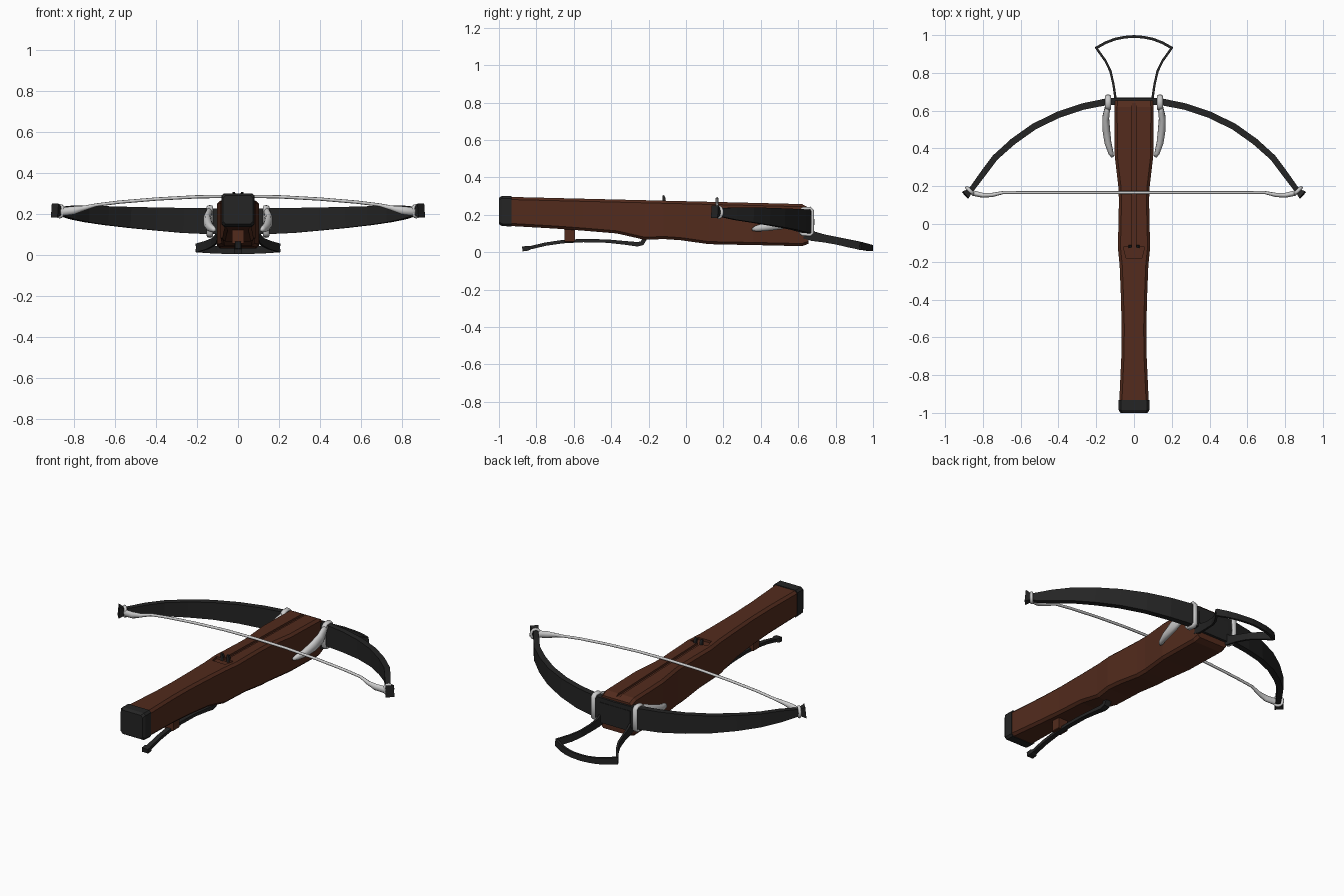
import bpy, bmesh, math
from mathutils import Vector


def material(name, rgb):
    m = bpy.data.materials.new(name)
    m.diffuse_color = (*rgb, 1)
    return m


WOOD = material("wood", (0.085, 0.024, 0.012))
IRON = material("dark_iron", (0.018, 0.018, 0.018))


def loft(name, rings, mat=None, closed=False, mirror=False, smooth=False):
    bm = bmesh.new()
    vs = [[bm.verts.new(p) for p in r] for r in rings]
    n = len(vs[0])
    for i in range(len(vs) if closed else len(vs) - 1):
        a, b = vs[i], vs[(i + 1) % len(vs)]
        for j in range(n):
            k = (j + 1) % n
            bm.faces.new((a[j], a[k], b[k], b[j]))
    if not closed:
        bm.faces.new(vs[0])
        bm.faces.new(vs[-1])
    bmesh.ops.recalc_face_normals(bm, faces=bm.faces)
    me = bpy.data.meshes.new(name)
    bm.to_mesh(me)
    bm.free()
    ob = bpy.data.objects.new(name, me)
    bpy.context.collection.objects.link(ob)
    if mat:
        me.materials.append(mat)
    for p in me.polygons:
        p.use_smooth = smooth
    if mirror:
        ob.modifiers.new("mirror", 'MIRROR').use_mirror_merge = False
    return ob


def sweep(name, path, up, mat=None, n=4, closed=False, **kw):
    """path rows: x, y, z, half width (sideways), half height (along up)"""
    up = Vector(up)
    pts = [Vector(p[:3]) for p in path]
    last = len(pts) - 1
    rings = []
    for i, row in enumerate(path):
        if closed:
            t = pts[(i + 1) % len(pts)] - pts[i - 1]
        else:
            t = pts[min(i + 1, last)] - pts[max(i - 1, 0)]
        t.normalize()
        side = up.cross(t).normalized()
        v = t.cross(side)
        if n == 4:
            prof = [(-1, -1), (1, -1), (1, 1), (-1, 1)]
        else:
            prof = [(math.cos(2 * math.pi * k / n), math.sin(2 * math.pi * k / n)) for k in range(n)]
        rings.append([pts[i] + side * a * row[3] + v * b * row[4] for a, b in prof])
    return loft(name, rings, mat, closed, **kw)


def both_sides(half):
    """half path runs from x = 0 outwards"""
    return [(-p[0], *p[1:]) for p in half[:0:-1]] + half


def section(y, w, z0, z1, c):
    return [(-w + c, y, z0), (w - c, y, z0), (w, y, z0 + c), (w, y, z1 - c),
            (w - c, y, z1), (-w + c, y, z1), (-w, y, z1 - c), (-w, y, z0 + c)]


def top(y):
    return 0.295 - 0.0245 * (y + 0.93)


# wooden stock: y, half width, bottom
stations = [(-0.94, .078, .14), (-0.70, .067, .126), (-0.55, .065, .115), (-0.37, .07, .10),
            (-0.22, .076, .066), (-0.12, .086, .07), (-0.03, .083, .064), (0.12, .08, .043),
            (0.19, .082, .041), (0.36, .102, .038), (0.62, .103, .032)]
rings = [section(y, w, b, top(y), .014) for y, w, b in stations]
rings.append(section(.655, .1, .045, .238, .014))
stock = loft("stock", rings, WOOD)

# bolt groove and nut recess cut into the top
def box_ring(y, w, depth):
    t = top(y)
    return [(-w, y, t - depth), (w, y, t - depth), (w, y, t + .03), (-w, y, t + .03)]

cutters = [loft("groove_cutter", [box_ring(-.13, .011, .012), box_ring(.64, .011, .012)]),
           loft("nut_recess_cutter", [box_ring(-.18, .042, .014), box_ring(-.122, .056, .014)])]
for c in cutters:
    c.hide_render = True
    c.hide_viewport = True
    m = stock.modifiers.new("cut", 'BOOLEAN')
    m.operation = 'DIFFERENCE'
    m.solver = 'EXACT'
    m.object = c

# butt cap
loft("butt_cap", [section(-1, .072, .15, .29, .012), section(-.985, .081, .14, .3, .012),
                  section(-.933, .081, .137, .299, .012)], IRON)

# nut lugs holding the string
sweep("nut_lug", [(.02, -.118, .255, .008, .008), (.02, -.118, .29, .008, .008),
                  (.02, -.122, .304, .005, .006)], (1, 0, 0), IRON, mirror=True)

# bow limbs with flared tips
bow = [(0, .65, .163, .018, .062), (.14, .648, .164, .018, .063), (.27, .622, .168, .017, .061),
       (.40, .579, .175, .017, .056), (.53, .515, .183, .017, .051), (.64, .437, .191, .017, .046),
       (.735, .352, .199, .016, .04), (.80, .265, .206, .016, .034), (.85, .197, .211, .014, .024),
       (.87, .174, .213, .013, .02), (.893, .153, .216, .024, .034)]
sweep("bow", both_sides(bow), (0, 0, 1), IRON)

# bowstring with thick served ends
string = [(0, .166, .286), (.2, .166, .283), (.4, .166, .272), (.58, .166, .257), (.69, .167, .243)]
string = [(*p, .008, .008) for p in string] + [
    (.75, .154, .228, .011, .012), (.80, .152, .217, .013, .02), (.85, .163, .211, .014, .021),
    (.872, .172, .21, .008, .012)]
sweep("bowstring", both_sides(string), (0, 0, 1), n=8, smooth=True)

# string loops around the bow tips
d = Vector((.7, -.71, 0)).normalized()
perp = Vector((-d.y, d.x, 0))
loop = []
for k in range(16):
    a = 2 * math.pi * k / 16
    p = Vector((.868, .176, .213)) + perp * math.cos(a) * .024 + Vector((0, 0, math.sin(a) * .028))
    loop.append((*p, .008, .009))
sweep("string_loop", loop, d, n=8, closed=True, mirror=True, smooth=True)

# bow clamps: strap around the limb
strap = [(.612, .105), (.622, .095), (.664, .092), (.676, .102), (.677, .16),
         (.676, .222), (.664, .234), (.625, .233), (.612, .222), (.61, .16)]
sweep("clamp_strap", [(.137, y, z, .009, .016) for y, z in strap], (1, 0, 0),
      n=8, closed=True, mirror=True, smooth=True)
# bow clamps: leaf-shaped arm along the stock
sweep("clamp_arm", [(.113, .355, .122, .008, .008), (.122, .375, .126, .016, .014),
                    (.138, .43, .136, .023, .019), (.147, .50, .153, .032, .021),
                    (.15, .56, .175, .034, .019), (.143, .60, .2, .026, .016),
                    (.138, .63, .222, .012, .014)],
      (1, 0, 0), n=10, mirror=True, smooth=True)

# foot stirrup
sweep("stirrup_leg", [(.098, .64, .105, .006, .035), (.1, .68, .085, .006, .026),
                      (.109, .74, .073, .006, .021), (.125, .81, .06, .006, .02),
                      (.152, .865, .048, .006, .021), (.2, .932, .034, .006, .021)],
      (0, 0, 1), IRON, mirror=True)
bar = [(0, .993, .022, .007, .017), (.05, .989, .022, .007, .017), (.1, .979, .024, .007, .018),
       (.15, .96, .028, .007, .019), (.202, .931, .034, .007, .021)]
sweep("stirrup_bar", both_sides(bar), (0, 0, 1), IRON)
# plate joining stirrup to bow
sweep("stirrup_plate", [(-.1, .66, .14, .01, .06), (.1, .66, .14, .01, .06)], (0, 0, 1), IRON)

# trigger lever and its wooden guide block
lever = [(-.875, .017, .013, .02), (-.845, .021, .013, .02), (-.835, .023, .009, .014), (-.75, .043, .009, .014),
         (-.66, .056, .009, .014), (-.55, .062, .009, .014), (-.42, .059, .009, .014),
         (-.32, .049, .01, .016), (-.26, .042, .012, .018), (-.235, .048, .012, .018), (-.22, .072, .011, .018)]
sweep("trigger_lever", [(0, *p) for p in lever], (1, 0, 0), IRON)
loft("trigger_guide", [section(-.65, .03, .055, .14, .003), section(-.593, .03, .055, .14, .003)], WOOD)
